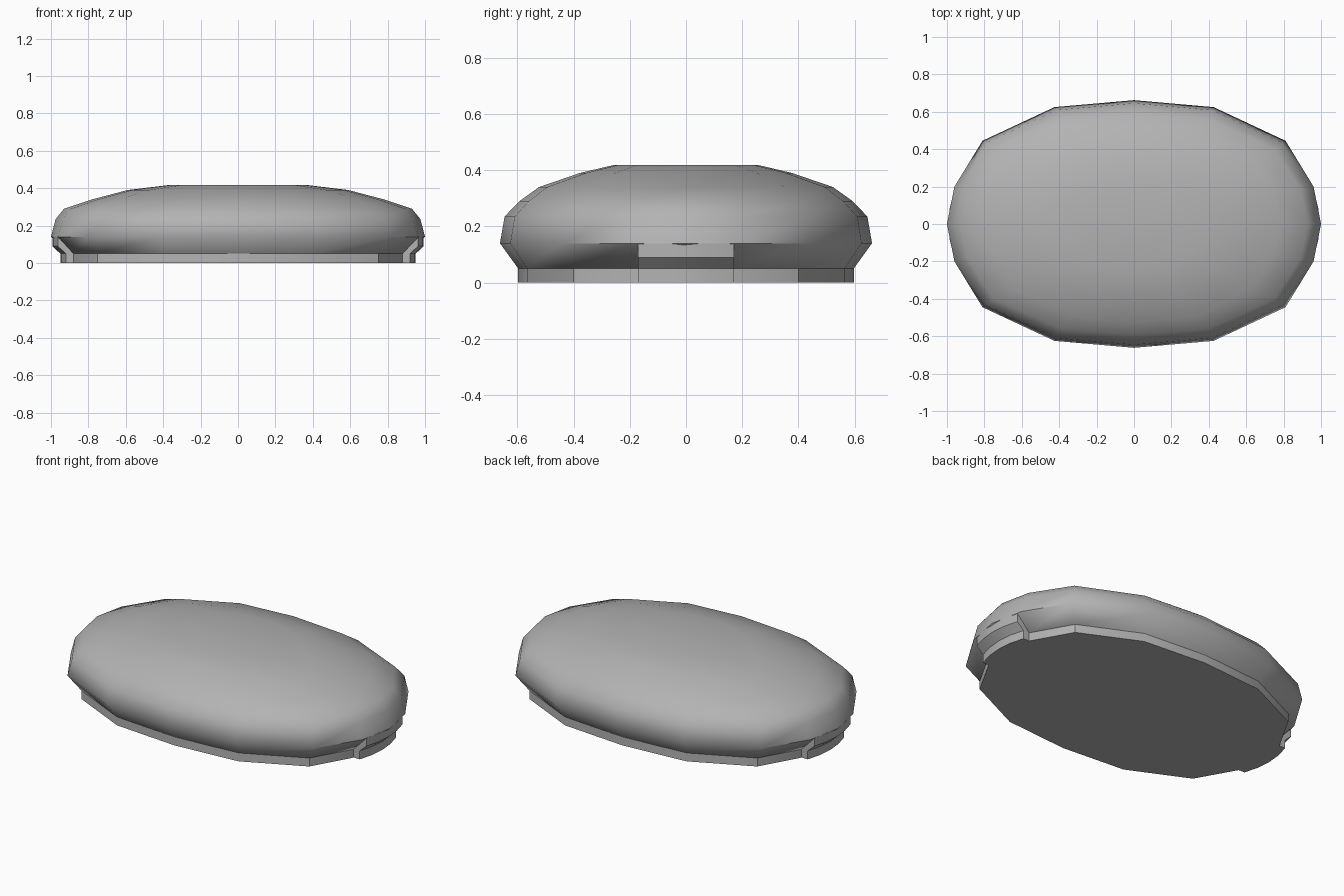
import bpy
import bmesh
import math

old = bpy.data.objects.get("Cube")
if old:
    bpy.data.objects.remove(old, do_unlink=True)


def material(name, rgb):
    m = bpy.data.materials.new(name)
    m.use_nodes = True
    m.diffuse_color = (*rgb, 1)
    m.node_tree.nodes["Principled BSDF"].inputs["Base Color"].default_value = (*rgb, 1)
    return m


stone = material("stone grey", (0.45, 0.45, 0.45))


def around(quarter):
    """Mirror a quarter outline (from +x to +y) into a closed loop."""
    half = quarter + [(-x, y) for x, y in reversed(quarter[:-1])]
    return half + [(x, -y) for x, y in reversed(half[1:-1])]


def loft(name, rings, angle):
    """Skin closed rings of 3D points and cap both ends."""
    bm = bmesh.new()
    loops = [[bm.verts.new(p) for p in ring] for ring in rings]
    n = len(loops[0])
    for low, high in zip(loops, loops[1:]):
        for i in range(n):
            j = (i + 1) % n
            bm.faces.new((low[i], low[j], high[j], high[i]))
    bm.faces.new(loops[0][::-1])
    bm.faces.new(loops[-1])
    bmesh.ops.recalc_face_normals(bm, faces=bm.faces)
    mesh = bpy.data.meshes.new(name)
    bm.to_mesh(mesh)
    bm.free()
    mesh.materials.append(stone)
    ob = bpy.data.objects.new(name, mesh)
    bpy.context.collection.objects.link(ob)
    bpy.ops.object.select_all(action="DESELECT")
    ob.select_set(True)
    bpy.context.view_layer.objects.active = ob
    bpy.ops.object.shade_smooth_by_angle(angle=math.radians(angle))
    return ob


def level(outline, z, sx=1, sy=1):
    return [(x * sx, y * sy, z) for x, y in outline]


rim = around([(1, 0), (0.96, 0.2), (0.81, 0.445), (0.425, 0.625), (0, 0.662)])
foot = around([(0.89, 0), (0.88, 0.17), (0.75, 0.4), (0.4, 0.565), (0, 0.597)])

# Rounded body
loft("body", [
    level(foot, 0.05),
    level(rim, 0.14),
    level(rim, 0.235, 0.975, 0.975),
    level(rim, 0.29, 0.93, 0.895),
    level(rim, 0.34, 0.78, 0.79),
    level(rim, 0.39, 0.59, 0.57),
    level(rim, 0.418, 0.36, 0.39),
], 50)

# Flat foot under the body
loft("foot", [level(foot, 0), level(foot, 0.05)], 30)

# Curved tabs at both ends, flaring up into the body
for side, name in ((1, "left_tab"), (-1, "right_tab")):
    def tab(z, reach):
        arc = [(reach - 0.03 * (y / 0.17) ** 2, y) for y in (-0.17, -0.085, 0, 0.085, 0.17)]
        return [(side * x, y, z) for x, y in [(0.8, -0.17)] + arc + [(0.8, 0.17)]]
    loft(name, [tab(0, 0.95), tab(0.05, 0.95), tab(0.09, 0.993), tab(0.14, 0.993)], 35)
